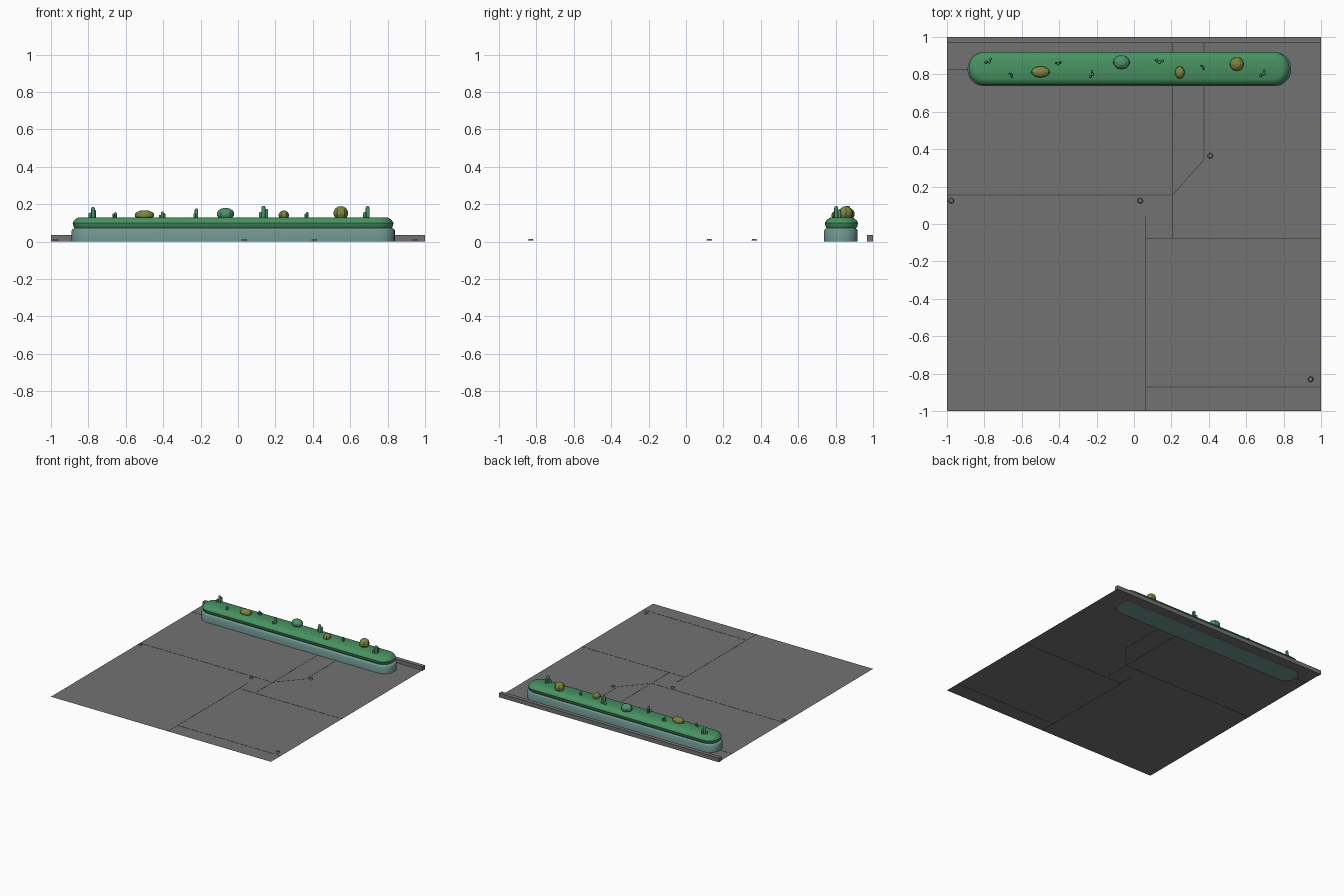
import bpy, bmesh, math
from mathutils import Vector, Matrix

if "Cube" in bpy.data.objects:
    bpy.data.objects.remove(bpy.data.objects["Cube"])


def material(name, rgb):
    m = bpy.data.materials.new(name)
    m.diffuse_color = (*rgb, 1)
    m.use_nodes = True
    m.node_tree.nodes["Principled BSDF"].inputs["Base Color"].default_value = m.diffuse_color
    return m


GREY = material("paving grey", (0.17, 0.17, 0.17))
DARK = material("joint grey", (0.07, 0.07, 0.07))
TEAL = material("planter teal", (0.16, 0.30, 0.28))
GREEN = material("hedge green", (0.065, 0.29, 0.12))
OLIVE = material("olive cactus", (0.20, 0.24, 0.05))
MINT = material("mint cactus", (0.08, 0.29, 0.16))
STEM = material("stem green", (0.07, 0.27, 0.13))


def finish(bm, name, mat, smooth=None):
    me = bpy.data.meshes.new(name)
    bmesh.ops.recalc_face_normals(bm, faces=bm.faces)
    bm.to_mesh(me)
    bm.free()
    ob = bpy.data.objects.new(name, me)
    me.materials.append(mat)
    bpy.context.collection.objects.link(ob)
    if smooth:
        bpy.ops.object.select_all(action='DESELECT')
        ob.select_set(True)
        bpy.context.view_layer.objects.active = ob
        bpy.ops.object.shade_smooth_by_angle(angle=math.radians(smooth))
    return ob


def box(name, mat, lo, hi):
    bm = bmesh.new()
    lo, hi = Vector(lo), Vector(hi)
    bmesh.ops.create_cube(bm, size=1, matrix=Matrix.Translation((lo + hi) / 2)
                          @ Matrix.Diagonal((*(hi - lo), 1)))
    return finish(bm, name, mat)


def rounded_loft(name, mat, x0, x1, y0, y1, radius, levels, segs=5):
    """Rounded rectangle lofted through (z, inset) levels."""
    bm = bmesh.new()
    rings = []
    for z, inset in levels:
        r = radius - inset
        corners = [(x1, y1, 0), (x0, y1, 90), (x0, y0, 180), (x1, y0, 270)]
        ring = []
        for cx, cy, a0 in corners:
            cx += -radius if cx == x1 else radius
            cy += -radius if cy == y1 else radius
            for i in range(segs + 1):
                a = math.radians(a0 + 90 * i / segs)
                ring.append(bm.verts.new((cx + r * math.cos(a), cy + r * math.sin(a), z)))
        rings.append(ring)
    n = len(rings[0])
    for a, b in zip(rings, rings[1:]):
        for i in range(n):
            bm.faces.new((a[i], a[(i + 1) % n], b[(i + 1) % n], b[i]))
    bm.faces.new(rings[0])
    bm.faces.new(rings[-1])
    return finish(bm, name, mat, 35)


# paving sheet and raised back kerb
FLOOR = 0.006
bm = bmesh.new()
bmesh.ops.create_grid(bm, x_segments=1, y_segments=1, size=1,
                      matrix=Matrix.Translation((0, 0, FLOOR)))
finish(bm, "paving", GREY)
box("back_kerb", GREY, (-1, 0.967, 0.002), (1, 1, 0.036))

# narrow joints between paving panels
joints = [((0.206, 0.967), (0.206, -0.077)), ((0.375, 0.967), (0.375, 0.345)),
          ((0.375, 0.345), (0.206, 0.155)), ((-1, 0.155), (0.206, 0.155)),
          ((0.062, -0.077), (1, -0.077)), ((0.062, 0.04), (0.062, -1)),
          ((0.062, -0.872), (1, -0.872)), ((-1, 0.827), (-0.88, 0.827))]
bm = bmesh.new()
for a, b in joints:
    a, b = Vector(a), Vector(b)
    d = b - a
    mid = (a + b) / 2
    bmesh.ops.create_cube(bm, size=1, matrix=Matrix.Translation((mid.x, mid.y, FLOOR))
                          @ Matrix.Rotation(math.atan2(d.y, d.x), 4, 'Z')
                          @ Matrix.Diagonal((d.length, 0.005, 0.002, 1)))
finish(bm, "paving_joints", DARK)

# small studs on the paving
bm = bmesh.new()
for x, y in [(-0.977, 0.125), (0.033, 0.125), (0.407, 0.365), (0.945, -0.83)]:
    bmesh.ops.create_cone(bm, cap_ends=True, segments=12, radius1=0.015, radius2=0.011,
                          depth=0.009, matrix=Matrix.Translation((x, y, 0.0105)))
finish(bm, "paving_studs", GREY)

# planter base and bulging planted top
rounded_loft("planter_base", TEAL, -0.89, 0.84, 0.738, 0.918, 0.085,
             [(0, 0.0), (0.058, 0.0), (0.066, 0.004), (0.072, 0.014)])
rounded_loft("planter_top", GREEN, -0.884, 0.831, 0.742, 0.92, 0.085,
             [(0.066, 0.018), (0.078, 0.005), (0.1, 0.0), (0.114, 0.008), (0.125, 0.022), (0.13, 0.034)])


# faceted round cacti, alternate ridges pulled in
def round_cactus(name, mat, x, y, rx, ry, top):
    bm = bmesh.new()
    base = 0.115
    h = (top - base) / 2
    bmesh.ops.create_uvsphere(bm, u_segments=12, v_segments=7, radius=1)
    for v in bm.verts:
        i = round(math.atan2(v.co.y, v.co.x) / (math.pi / 6))
        if i % 2 and abs(v.co.z) < 0.99:
            v.co.x *= 0.94
            v.co.y *= 0.94
        v.co = Vector((x + rx * v.co.x, y + ry * v.co.y, base + h + h * v.co.z))
    finish(bm, name, mat)


round_cactus("round_cactus_left", OLIVE, -0.5, 0.813, 0.053, 0.032, 0.168)
round_cactus("round_cactus_middle", MINT, -0.067, 0.865, 0.047, 0.04, 0.181)
round_cactus("round_cactus_small", OLIVE, 0.245, 0.81, 0.028, 0.035, 0.167)
round_cactus("round_cactus_right", OLIVE, 0.55, 0.855, 0.04, 0.04, 0.19)


# upright stem cacti: tall stem with two shorter arms
def stem(bm, x, y, z0, z1, r):
    prev, n = None, 8
    for z, k in [(z0, 1), (z1 - r, 1), (z1 - r * 0.3, 0.75), (z1, 0.3)]:
        ring = [bm.verts.new((x + r * k * math.cos(math.tau * i / n),
                              y + r * k * math.sin(math.tau * i / n), z)) for i in range(n)]
        if prev:
            for i in range(n):
                bm.faces.new((prev[i], prev[(i + 1) % n], ring[(i + 1) % n], ring[i]))
        else:
            bm.faces.new(ring)
        prev = ring
    bm.faces.new(prev)


plants = [(-0.775, 0.868, 0.185, 60), (-0.655, 0.797, 0.158, 150), (-0.405, 0.857, 0.162, 30),
          (-0.222, 0.8, 0.178, 100), (0.136, 0.866, 0.192, 20),
          (0.37, 0.84, 0.158, 150), (0.693, 0.803, 0.19, 80)]
for k, (x, y, top, turn) in enumerate(plants):
    bm = bmesh.new()
    h = top - 0.125
    r = 0.003 + h * 0.12
    stem(bm, x, y, 0.12, top, r)
    for a, f in ((turn, 0.75), (turn + 130, 0.5)):
        a = math.radians(a)
        d = 0.006 + h * 0.18
        stem(bm, x + d * math.cos(a), y + d * math.sin(a), 0.12, 0.125 + h * f, r * 0.75)
    finish(bm, f"stem_cactus_{k + 1}", STEM, 50)
